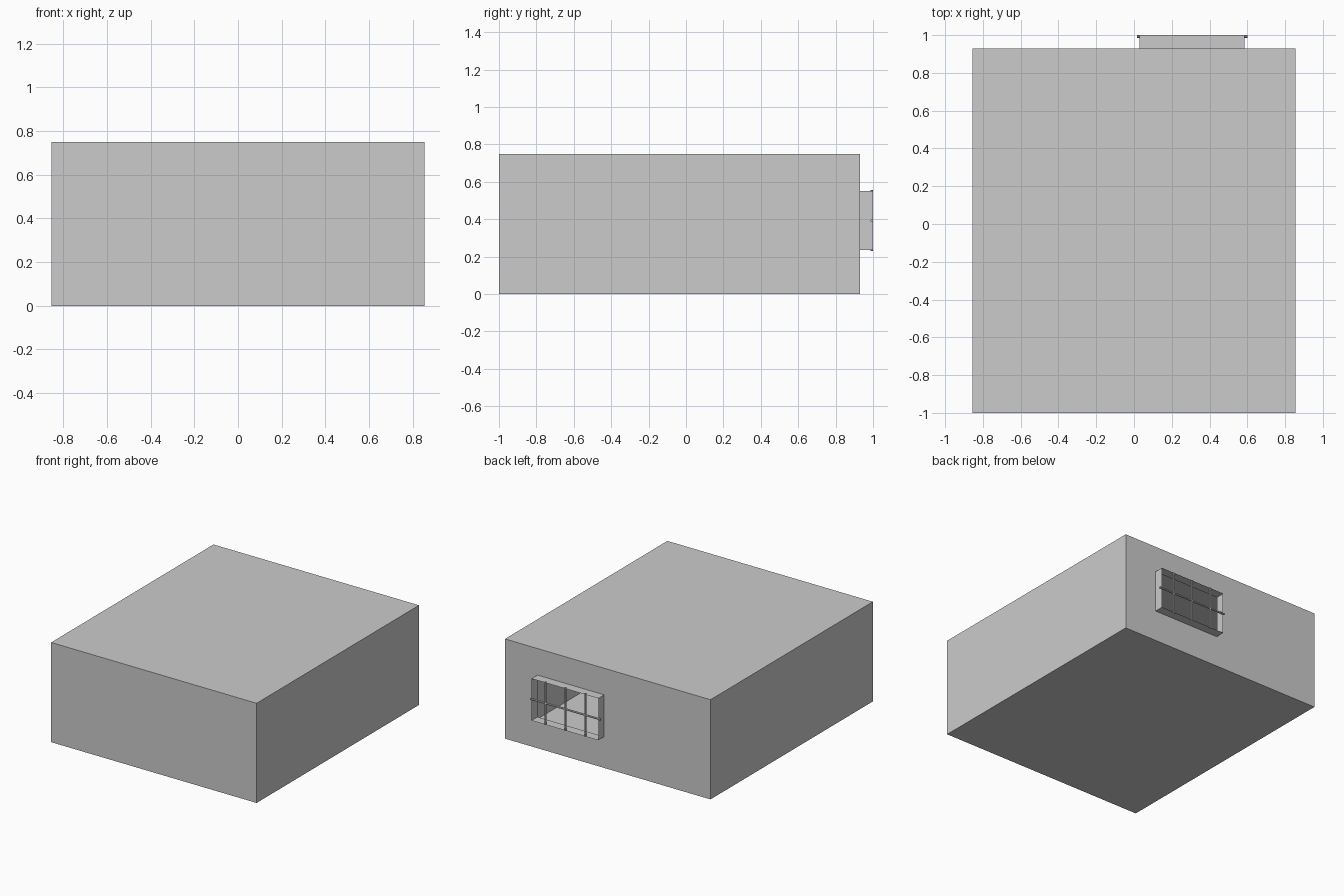
import bpy, bmesh
from math import pi

if "Cube" in bpy.data.objects:
    bpy.data.objects.remove(bpy.data.objects["Cube"])

# Overall sizes
X, Y0, Y1, H = 0.855, -1.0, 0.93, 0.75
WX0, WX1, WZ0, WZ1, WY = 0.03, 0.585, 0.235, 0.55, 1.0


def mesh_object(name, bm):
    bmesh.ops.recalc_face_normals(bm, faces=bm.faces)
    me = bpy.data.meshes.new(name)
    bm.to_mesh(me)
    bm.free()
    ob = bpy.data.objects.new(name, me)
    bpy.context.collection.objects.link(ob)
    return ob


def rect(bm, x0, x1, z0, z1, y):
    return [bm.verts.new((x, y, z)) for x, z in ((x0, z0), (x1, z0), (x1, z1), (x0, z1))]


def bridge(bm, a, b):
    for i in range(4):
        j = (i + 1) % 4
        bm.faces.new((a[i], a[j], b[j], b[i]))


# Hollow room shell: front wall, sides, back wall with an opening, window surround
bm = bmesh.new()
front = rect(bm, -X, X, 0, H, Y0)
back = rect(bm, -X, X, 0, H, Y1)
opening = rect(bm, WX0, WX1, WZ0, WZ1, Y1)
outer = rect(bm, WX0, WX1, WZ0, WZ1, WY)
bm.faces.new(front)
bridge(bm, front, back)
bridge(bm, back, opening)
bridge(bm, opening, outer)
mesh_object("room_shell", bm)


# Window grille rods
def rod(name, loc, length, radius, rot):
    bpy.ops.mesh.primitive_cylinder_add(vertices=8, radius=radius, depth=length,
                                        location=loc, rotation=rot)
    ob = bpy.context.object
    ob.name = name
    bpy.ops.object.shade_smooth_by_angle()


R = 0.007
cx, cz = (WX0 + WX1) / 2, (WZ0 + WZ1) / 2
rod("grille_crossbar", (cx, WY - R, cz), WX1 - WX0 + 0.03, R, (0, pi / 2, 0))
for i in (-1, 0, 1):
    rod("grille_upright", (cx + i * 0.165, WY - R, cz), WZ1 - WZ0 + 0.01, R, (0, 0, 0))
